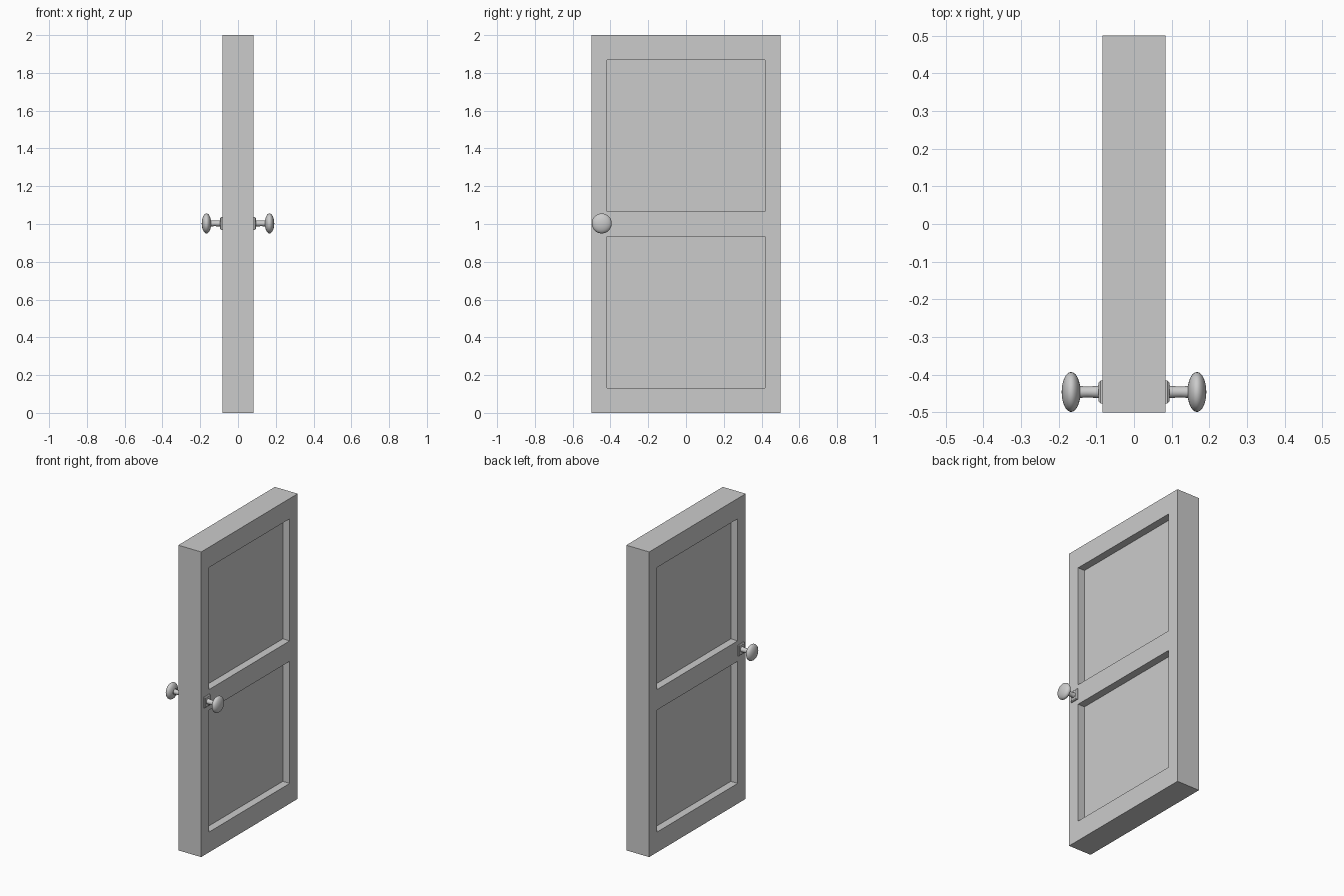
import bpy, bmesh, math
from mathutils import Matrix, Vector

if "Cube" in bpy.data.objects:
    bpy.data.objects.remove(bpy.data.objects["Cube"])

T = 0.083            # half thickness of the door
RECESS = 0.05        # panel recess depth
KY, KZ = -0.446, 1.003   # knob axis


def finish(bm, name):
    bmesh.ops.recalc_face_normals(bm, faces=bm.faces)
    me = bpy.data.meshes.new(name)
    bm.to_mesh(me)
    bm.free()
    ob = bpy.data.objects.new(name, me)
    bpy.context.collection.objects.link(ob)
    return ob


def box(size, centre):
    bm = bmesh.new()
    m = Matrix.Translation(centre) @ Matrix.Diagonal((*size, 1))
    bmesh.ops.create_cube(bm, size=1, matrix=m)
    return bm


def mirror_x(ob):
    # copy the part to the other face of the door
    mod = ob.modifiers.new("mirror", 'MIRROR')
    mod.mirror_object = None
    mod.use_axis[0] = True
    mod.use_clip = False


# door leaf: slab sliced into stiles and rails, panels sunk on both faces
bm = box((2 * T, 1, 2), (0, 0, 1))
cuts = [((0, y, 0), (0, 1, 0)) for y in (-0.417, 0.417)]
cuts += [((0, 0, z), (0, 0, 1)) for z in (0.133, 0.933, 1.067, 1.867)]
for co, no in cuts:
    bmesh.ops.bisect_plane(bm, geom=bm.verts[:] + bm.edges[:] + bm.faces[:],
                           plane_co=co, plane_no=no)
bm.normal_update()
panels = [f for f in bm.faces if abs(f.normal.x) > 0.9 and f.calc_area() > 0.5]
bmesh.ops.inset_individual(bm, faces=panels, thickness=0, depth=-RECESS)
finish(bm, "door_leaf")

# square rose plates with a chamfered outer edge
bm = box((0.012, 0.06, 0.07), (T + 0.005, KY, KZ))
rim = [e for e in bm.edges if all(v.co.x > T for v in e.verts)]
bmesh.ops.bevel(bm, geom=rim, offset=0.005, segments=1, affect='EDGES')
mirror_x(finish(bm, "rose_plate"))

# knobs: neck and flattened ball turned around the x axis
neck = [(T + 0.008, 0.017), (0.105, 0.0155), (0.125, 0.0145), (0.146, 0.016)]
ball = [(0.167 - 0.025 * math.cos(a), 0.053 * math.sin(a))
        for a in (math.pi * i / 16 for i in range(2, 17))]
bm = bmesh.new()
verts = [bm.verts.new((x, KY + r, KZ)) for x, r in neck + ball]
edges = [bm.edges.new(p) for p in zip(verts, verts[1:])]
bmesh.ops.spin(bm, geom=verts + edges, cent=(0, KY, KZ), axis=(1, 0, 0),
               angle=2 * math.pi, steps=32, use_duplicate=False)
bmesh.ops.remove_doubles(bm, verts=bm.verts, dist=0.0001)
knob = finish(bm, "door_knob")
mirror_x(knob)
bpy.context.view_layer.objects.active = knob
knob.select_set(True)
bpy.ops.object.shade_smooth_by_angle(angle=math.radians(40))
